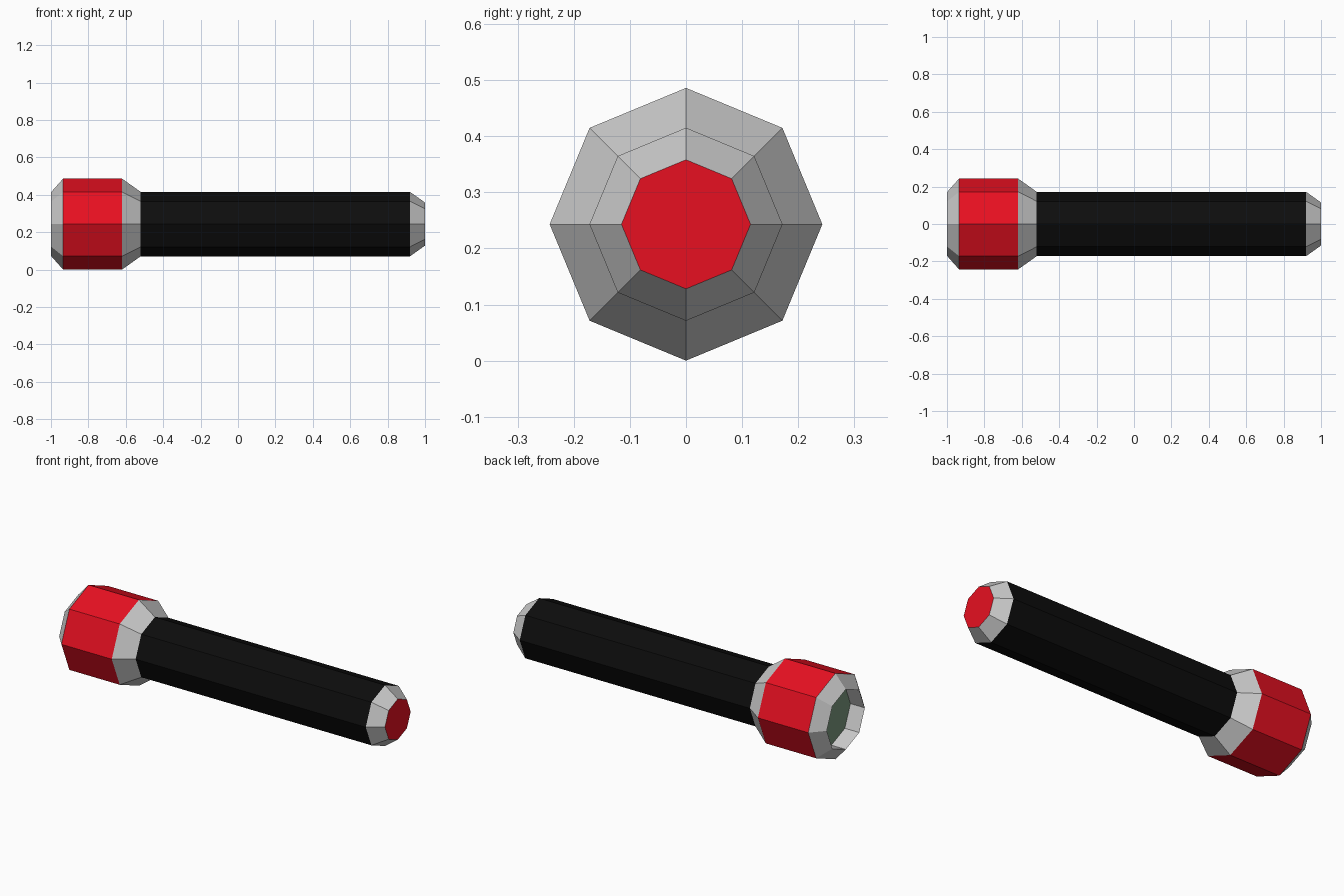
import bpy, bmesh, math

if "Cube" in bpy.data.objects:
    bpy.data.objects.remove(bpy.data.objects["Cube"])

SIDES = 8
AXIS_Z = 0.243   # height of the long axis


def material(name, rgb):
    m = bpy.data.materials.new(name)
    m.diffuse_color = (*rgb, 1)
    m.use_nodes = True
    m.node_tree.nodes["Principled BSDF"].inputs["Base Color"].default_value = m.diffuse_color
    return m


RED = material("red", (0.8, 0.005, 0.015))
BLACK = material("black", (0.004, 0.004, 0.004))
GLASS = material("glass", (0.2, 0.32, 0.21))


def ring(bm, x, r):
    return [bm.verts.new((x, r * math.cos(2 * math.pi * k / SIDES),
                          AXIS_Z + r * math.sin(2 * math.pi * k / SIDES)))
            for k in range(SIDES)]


def finish(name, bm, mat):
    mesh = bpy.data.meshes.new(name)
    bm.to_mesh(mesh)
    bm.free()
    if mat:
        mesh.materials.append(mat)
    obj = bpy.data.objects.new(name, mesh)
    bpy.context.collection.objects.link(obj)


def sleeve(name, profile, mat=None):
    """Eight-sided shell through (x, radius) points; outward for rising x."""
    bm = bmesh.new()
    rings = [ring(bm, x, r) for x, r in profile]
    for a, b in zip(rings, rings[1:]):
        for k in range(SIDES):
            n = (k + 1) % SIDES
            bm.faces.new((a[k], a[n], b[n], b[k]))
    finish(name, bm, mat)


def disc(name, x, r, mat, facing):
    bm = bmesh.new()
    verts = ring(bm, x, r)
    bm.faces.new(verts if facing > 0 else verts[::-1])
    finish(name, bm, mat)


# Lamp head: recessed lens, bezel with inner wall, red barrel, tapered collar
disc("lens", -0.91, 0.17, GLASS, -1)
sleeve("bezel", [(-0.91, 0.17), (-1.0, 0.17), (-0.935, 0.243)])
sleeve("head_barrel", [(-0.935, 0.243), (-0.62, 0.243)], RED)
sleeve("collar", [(-0.62, 0.243), (-0.52, 0.172)])

# Handle with tapered tail and red end button
sleeve("handle", [(-0.52, 0.172), (0.92, 0.172)], BLACK)
sleeve("tail_taper", [(0.92, 0.172), (1.0, 0.115)])
disc("end_button", 1.0, 0.115, RED, 1)
